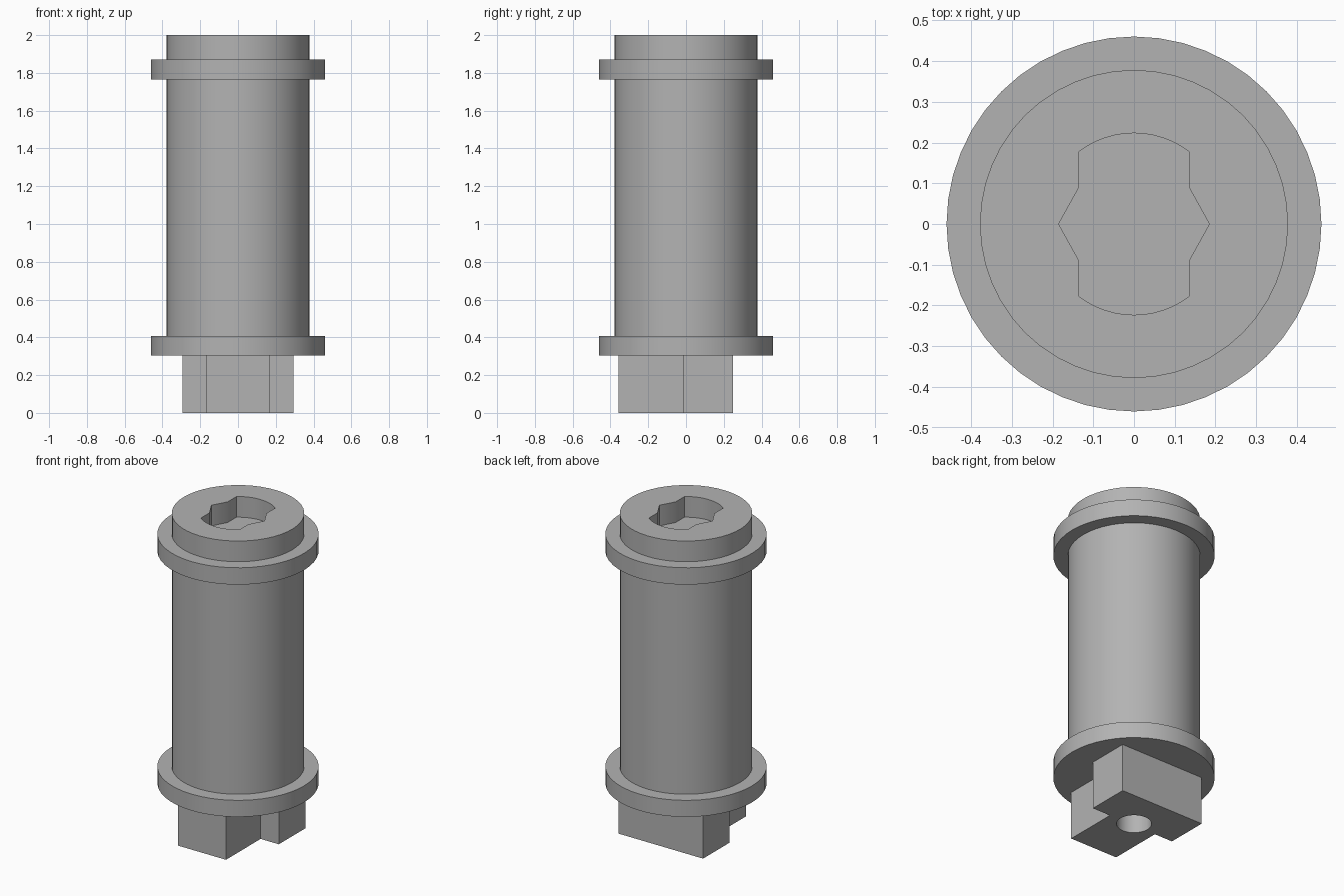
import bpy, bmesh, math

cube = bpy.data.objects.get("Cube")
if cube:
    bpy.data.objects.remove(cube, do_unlink=True)

SIDES = 48

# One flat grey for the whole model
grey = bpy.data.materials.new("plain_grey")
grey.use_nodes = True
colour = (0.45, 0.45, 0.45, 1)
grey.diffuse_color = colour
grey.node_tree.nodes["Principled BSDF"].inputs["Base Color"].default_value = colour


def circle(radius, sides=SIDES):
    step = math.tau / sides
    return [(radius * math.cos(i * step), radius * math.sin(i * step)) for i in range(sides)]


def finish(name, bm):
    bmesh.ops.recalc_face_normals(bm, faces=bm.faces)
    mesh = bpy.data.meshes.new(name)
    bm.to_mesh(mesh)
    bm.free()
    mesh.materials.append(grey)
    obj = bpy.data.objects.new(name, mesh)
    bpy.context.collection.objects.link(obj)
    return obj


def prism(name, outline, bottom, top):
    """Extrude a flat outline from bottom to top."""
    bm = bmesh.new()
    face = bm.faces.new([bm.verts.new((x, y, bottom)) for x, y in outline])
    result = bmesh.ops.extrude_face_region(bm, geom=[face])
    verts = [v for v in result["geom"] if isinstance(v, bmesh.types.BMVert)]
    bmesh.ops.translate(bm, verts=verts, vec=(0, 0, top - bottom))
    return finish(name, bm)


def lathe(name, profile):
    """Turn a (radius, height) profile and cap both ends."""
    bm = bmesh.new()
    rings = [[bm.verts.new((x, y, z)) for x, y in circle(r)] for r, z in profile]
    for low, high in zip(rings, rings[1:]):
        for i in range(SIDES):
            j = (i + 1) % SIDES
            bm.faces.new((low[i], low[j], high[j], high[i]))
    bm.faces.new(rings[0])
    bm.faces.new(rings[-1])
    return finish(name, bm)


def activate(obj):
    bpy.ops.object.select_all(action="DESELECT")
    obj.select_set(True)
    bpy.context.view_layer.objects.active = obj


def cut(obj, cutter):
    cutter.hide_render = True
    mod = obj.modifiers.new("cut", "BOOLEAN")
    mod.operation, mod.solver, mod.object = "DIFFERENCE", "EXACT", cutter
    activate(obj)
    bpy.ops.object.modifier_apply(modifier=mod.name)
    bpy.data.objects.remove(cutter, do_unlink=True)


# Turned barrel with two flanges
BARREL, FLANGE = 0.378, 0.46
body = lathe("flanged_barrel", [
    (FLANGE, 0.303), (FLANGE, 0.407), (BARREL, 0.407), (BARREL, 1.764),
    (FLANGE, 1.764), (FLANGE, 1.87), (BARREL, 1.87), (BARREL, 2.0)])

# Socket in the top: rounded slot with pointed sides
SLOT, ROUND = 0.135, 0.223
start = math.acos(SLOT / ROUND)
half = [(0.185, 0), (SLOT, 0.09)]
for i in range(13):
    angle = start + (math.pi - 2 * start) * i / 12
    half.append((ROUND * math.cos(angle), ROUND * math.sin(angle)))
half.append((-SLOT, 0.09))
socket = half + [(-x, -y) for x, y in half]
cut(body, prism("socket_cutter", socket, 1.87, 2.1))

# T-shaped key under the lower flange, bored from below
side = [(0.167, -0.358), (0.167, -0.014), (0.294, -0.014), (0.294, 0.25)]
key = prism("t_key", side + [(-x, y) for x, y in reversed(side)], 0, 0.303)
cut(key, prism("bore_cutter", circle(0.1, 32), -0.1, 0.4))

for obj in (body, key):
    activate(obj)
    bpy.ops.object.shade_smooth_by_angle(angle=math.radians(30))
